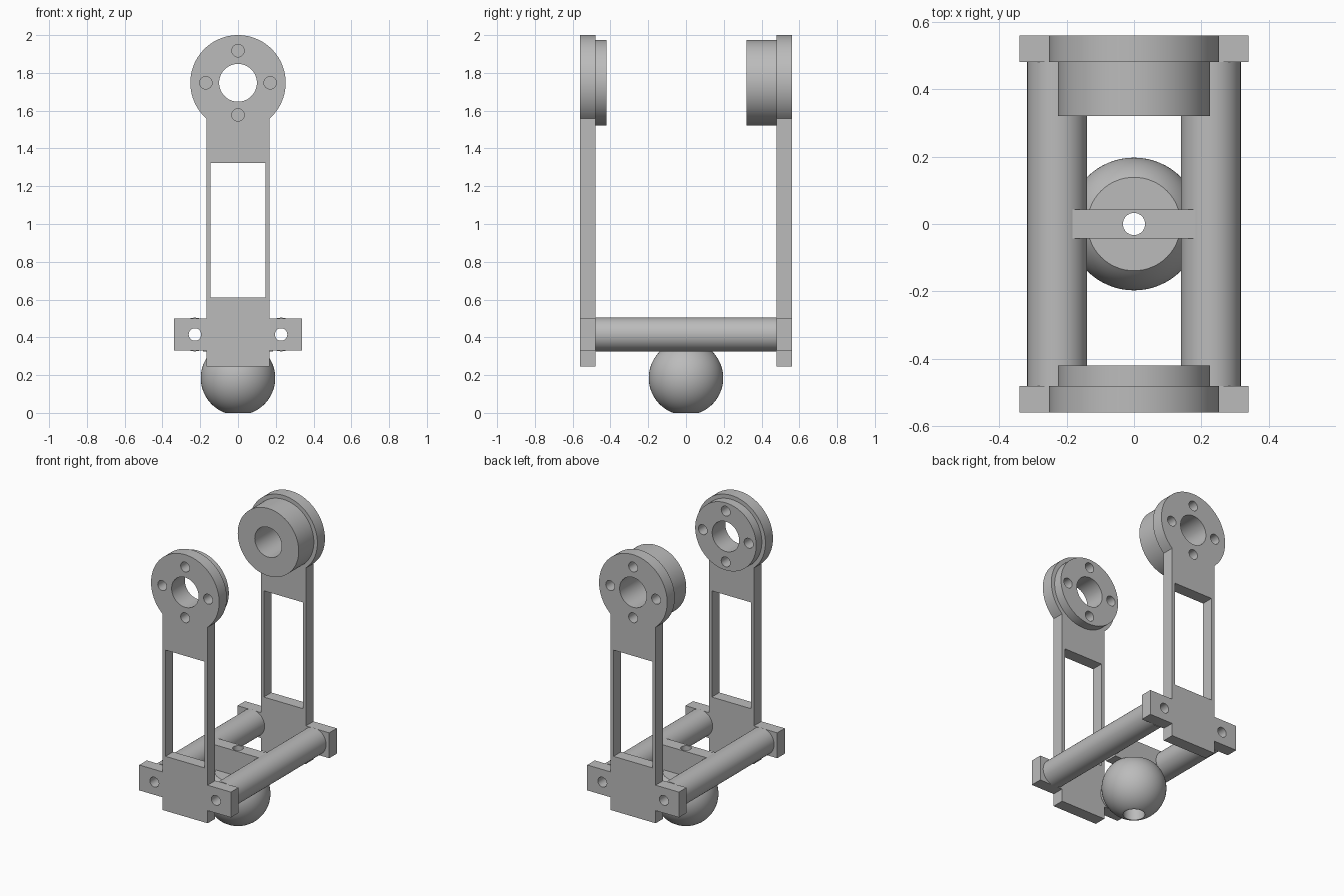
import bpy, bmesh
from math import sin, cos, pi, asin, radians
from mathutils import Matrix

if "Cube" in bpy.data.objects:
    bpy.data.objects.remove(bpy.data.objects["Cube"], do_unlink=True)

grey = bpy.data.materials.new("plain_grey")
grey.use_nodes = True
colour = (0.5, 0.5, 0.5, 1)
grey.diffuse_color = colour
grey.node_tree.nodes["Principled BSDF"].inputs["Base Color"].default_value = colour

HEAD_Z, HEAD_R = 1.7475, 0.2525     # round bearing head
ROD_X, ROD_Z, ROD_R = 0.228, 0.415, 0.089
IN, OUT = 0.48, 0.56                # inner and outer side of each upright
BOLT_R, BOLT_RING = 0.033, 0.17


def finish(name, bm):
    bmesh.ops.recalc_face_normals(bm, faces=bm.faces)
    mesh = bpy.data.meshes.new(name)
    bm.to_mesh(mesh)
    bm.free()
    mesh.materials.append(grey)
    ob = bpy.data.objects.new(name, mesh)
    bpy.context.collection.objects.link(ob)
    return ob


def add_cyl(bm, x, z, r, y0, y1, seg=64):
    """Cylinder lying along y."""
    m = Matrix.Translation((x, (y0 + y1) / 2, z)) @ Matrix.Rotation(pi / 2, 4, "X")
    bmesh.ops.create_cone(bm, cap_ends=True, segments=seg, radius1=r, radius2=r,
                          depth=abs(y1 - y0), matrix=m)


def add_box(bm, x0, x1, y0, y1, z0, z1):
    m = Matrix.Translation(((x0 + x1) / 2, (y0 + y1) / 2, (z0 + z1) / 2))
    bmesh.ops.create_cube(bm, size=1, matrix=m @ Matrix.Diagonal((x1 - x0, y1 - y0, z1 - z0, 1)))


def cut(ob, bm):
    """Subtract the cutter mesh and bake the result."""
    tool = finish("cutter", bm)
    tool.hide_render = True
    mod = ob.modifiers.new("cut", "BOOLEAN")
    mod.operation, mod.solver, mod.object = "DIFFERENCE", "EXACT", tool
    select(ob)
    bpy.ops.object.modifier_apply(modifier=mod.name)
    bpy.data.objects.remove(tool, do_unlink=True)


def select(ob):
    bpy.ops.object.select_all(action="DESELECT")
    ob.select_set(True)
    bpy.context.view_layer.objects.active = ob


def smooth(ob):
    select(ob)
    bpy.ops.object.shade_smooth_by_angle(angle=radians(30))


def head_holes(bm, y0, y1, bolt_y):
    """Bearing bore, plus four bolt holes reaching bolt_y."""
    add_cyl(bm, 0, HEAD_Z, 0.1, y0, y1)
    for i in range(4):
        a = i * pi / 2
        add_cyl(bm, BOLT_RING * cos(a), HEAD_Z + BOLT_RING * sin(a), BOLT_R, y1, bolt_y, 32)


def upright(name, side):
    # Outline: foot, ears, neck and round head
    neck = 0.167
    right = [(neck, 0.245), (neck, 0.33), (0.34, 0.33), (0.34, 0.5), (neck, 0.5)]
    start = -pi / 2 + asin(neck / HEAD_R)
    n = 72
    arc = [start + (pi - 2 * start) * i / n for i in range(n + 1)]
    outline = right + [(HEAD_R * cos(a), HEAD_Z + HEAD_R * sin(a)) for a in arc]
    outline += [(-x, z) for x, z in reversed(right)]
    bm = bmesh.new()
    face = bm.faces.new([bm.verts.new((x, side * IN, z)) for x, z in outline])
    ext = bmesh.ops.extrude_face_region(bm, geom=[face])
    bmesh.ops.translate(bm, vec=(0, side * (OUT - IN), 0),
                        verts=[v for v in ext["geom"] if isinstance(v, bmesh.types.BMVert)])
    ob = finish(name, bm)
    # Window, bearing bore, bolt holes and rod holes
    c = bmesh.new()
    ya, yb = side * (IN - 0.05), side * (OUT + 0.05)
    add_box(c, -0.145, 0.145, min(ya, yb), max(ya, yb), 0.61, 1.322)
    head_holes(c, ya, yb, ya)
    for x in (-ROD_X, ROD_X):
        add_cyl(c, x, ROD_Z, BOLT_R, ya, yb, 32)
    cut(ob, c)
    smooth(ob)


def boss(name, side, inner, bolt_y):
    bm = bmesh.new()
    add_cyl(bm, 0, HEAD_Z, 0.226, side * inner, side * IN, 96)
    ob = finish(name, bm)
    c = bmesh.new()
    head_holes(c, side * (inner - 0.05), side * (IN + 0.05), side * bolt_y)
    cut(ob, c)
    smooth(ob)


def lathe(name, profile, steps=64):
    """Spin a closed (radius, z) profile about z."""
    bm = bmesh.new()
    vs = [bm.verts.new((r, 0, z)) for r, z in profile]
    es = [bm.edges.new((vs[i - 1], vs[i])) for i in range(len(vs))]
    bmesh.ops.spin(bm, geom=vs + es, cent=(0, 0, 0), axis=(0, 0, 1),
                   angle=2 * pi, steps=steps, use_merge=True)
    bmesh.ops.remove_doubles(bm, verts=bm.verts, dist=1e-5)
    return finish(name, bm)


# Uprights with their bearing bosses
upright("front_upright", -1)
upright("back_upright", 1)
boss("front_boss", -1, 0.42, 0.36)
boss("back_boss", 1, 0.32, 0.4)

# Hollow tie rods
for name, x in (("left_rod", ROD_X), ("right_rod", -ROD_X)):
    rod = lathe(name, [(BOLT_R, -IN), (ROD_R, -IN), (ROD_R, IN), (BOLT_R, IN)])
    rod.data.transform(Matrix.Translation((x, 0, ROD_Z)) @ Matrix.Rotation(pi / 2, 4, "X"))
    smooth(rod)

# Cross bar between the rods, bored for the ball screw
bm = bmesh.new()
add_box(bm, -0.184, 0.184, -0.043, 0.043, 0.325, 0.491)
bar = finish("cross_bar", bm)
c = bmesh.new()
bmesh.ops.create_cone(c, cap_ends=True, segments=32, radius1=BOLT_R, radius2=BOLT_R,
                      depth=0.4, matrix=Matrix.Translation((0, 0, 0.4)))
cut(bar, c)
smooth(bar)

# Ball foot, flat on top, counterbored from below
ball_r, ball_z = 0.197, 0.185
low, high = asin(-ball_z / ball_r), asin((0.325 - ball_z) / ball_r)
angles = [low + (high - low) * i / 32 for i in range(33)]
profile = [(ball_r * cos(a), ball_z + ball_r * sin(a)) for a in angles]
profile += [(BOLT_R, 0.325), (BOLT_R, 0.2), (0.066, 0.2), (0.066, 0)]
smooth(lathe("ball_foot", profile))
